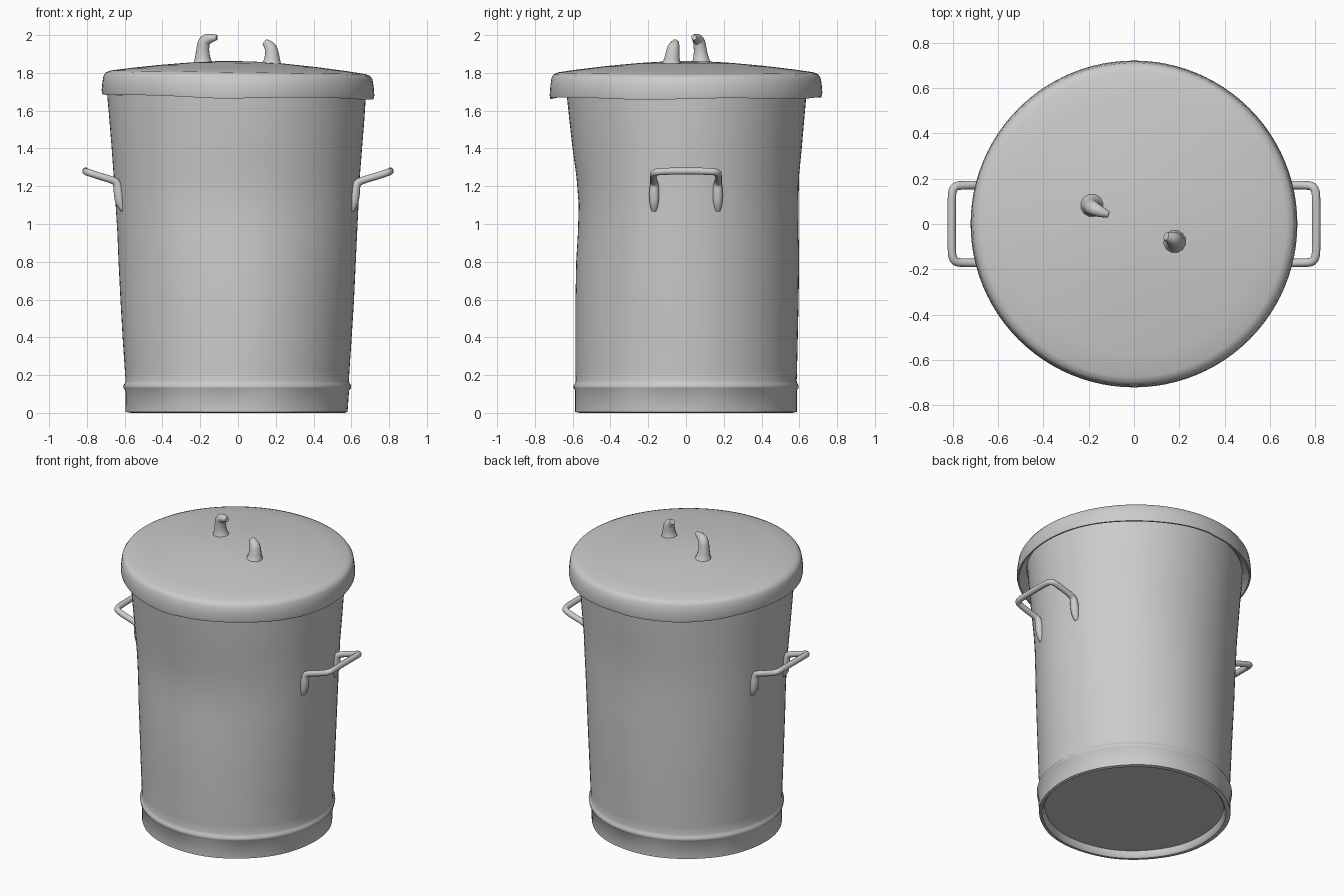
import bpy, bmesh, math

if "Cube" in bpy.data.objects:
    bpy.data.objects.remove(bpy.data.objects["Cube"])

SEG = 96


def lathe(name, rings, warp=None, cap_start=False, cap_end=False):
    """Skin rings of (z, x_min, x_max, y_min, y_max); warp adjusts each point."""
    bm = bmesh.new()
    loops = []
    for z, x0, x1, y0, y1 in rings:
        loop = []
        for i in range(SEG):
            a = 2 * math.pi * i / SEG
            c, s = math.cos(a), math.sin(a)
            p = (c * (x1 if c > 0 else -x0), s * (y1 if s > 0 else -y0), z)
            loop.append(bm.verts.new(warp(p, a) if warp else p))
        loops.append(loop)
    for lo, hi in zip(loops, loops[1:]):
        for i in range(SEG):
            j = (i + 1) % SEG
            bm.faces.new((lo[i], lo[j], hi[j], hi[i]))
    if cap_start:
        bm.faces.new(loops[0])
    if cap_end:
        bm.faces.new(loops[-1])
    bmesh.ops.recalc_face_normals(bm, faces=bm.faces)
    me = bpy.data.meshes.new(name)
    bm.to_mesh(me)
    bm.free()
    ob = bpy.data.objects.new(name, me)
    bpy.context.collection.objects.link(ob)
    smooth(ob)
    return ob


def smooth(ob):
    bpy.ops.object.select_all(action='DESELECT')
    ob.select_set(True)
    bpy.context.view_layer.objects.active = ob
    bpy.ops.object.shade_smooth_by_angle(angle=math.radians(50))


def rod(name, points, depth):
    """Smooth round rod through points of (x, y, z, radius factor)."""
    cu = bpy.data.curves.new(name, 'CURVE')
    cu.dimensions = '3D'
    cu.bevel_depth = depth
    cu.bevel_resolution = 4
    cu.use_fill_caps = True
    sp = cu.splines.new('NURBS')
    sp.points.add(len(points) - 1)
    for p, (x, y, z, r) in zip(sp.points, points):
        p.co = (x, y, z, 1)
        p.radius = r
    sp.order_u = 3
    sp.use_endpoint_u = True
    sp.resolution_u = 8
    ob = bpy.data.objects.new(name, cu)
    bpy.context.collection.objects.link(ob)
    bpy.ops.object.select_all(action='DESELECT')
    ob.select_set(True)
    bpy.context.view_layer.objects.active = ob
    bpy.ops.object.convert(target='MESH')
    smooth(bpy.context.view_layer.objects.active)


def even(z, r):
    return (z, -r, r, -r, r)


# Body: battered tapered drum with a base band, bead and recessed floor
def body_warp(p, a):
    x, y, z = p
    k = 1.0
    if z < 0.13:
        k += 0.005 * math.sin(5 * a + 1) * math.sin(3 * a)
    elif z > 0.2:
        k += 0.004 * math.sin(4 * a + 3 * z) * math.sin(2.5 * z)
    return (x * k, y * k, z)


body_rings = [
    even(0.045, 0.55), even(0.01, 0.555), even(0.0, 0.565),
    (0.005, -0.595, 0.58, -0.588, 0.588),
    (0.12, -0.597, 0.588, -0.588, 0.588),
    (0.13, -0.605, 0.597, -0.594, 0.595),
    (0.145, -0.608, 0.60, -0.596, 0.597),
    (0.155, -0.600, 0.592, -0.588, 0.59),
    (0.17, -0.595, 0.587, -0.584, 0.586),
    (0.22, -0.598, 0.589, -0.584, 0.587),
    (0.40, -0.609, 0.600, -0.584, 0.590),
    (0.60, -0.620, 0.612, -0.583, 0.594),
    (0.80, -0.631, 0.622, -0.580, 0.597),
    (0.95, -0.638, 0.630, -0.572, 0.596),
    (1.10, -0.648, 0.638, -0.568, 0.596),
    (1.25, -0.658, 0.645, -0.580, 0.598),
    (1.40, -0.668, 0.656, -0.600, 0.612),
    (1.55, -0.679, 0.667, -0.616, 0.624),
    (1.68, -0.690, 0.675, -0.629, 0.635),
    (1.74, -0.692, 0.678, -0.632, 0.638),
]
lathe("bin_body", body_rings, body_warp, cap_start=True)


# Lid: shallow dome with a slightly wavy turned-down rim
def lid_warp(p, a):
    x, y, z = p
    z -= 0.014 * x
    if z < 1.75:
        z += 0.006 * math.cos(2 * a) * (x < 0) + 0.004 * math.sin(5 * a)
    return (x, y, z)


lid_rings = [even(z, r) for z, r in [
    (1.73, 0.66), (1.69, 0.70), (1.672, 0.708), (1.672, 0.718), (1.69, 0.722),
    (1.74, 0.718), (1.775, 0.712), (1.793, 0.700), (1.803, 0.675),
    (1.818, 0.57), (1.836, 0.42), (1.852, 0.25), (1.860, 0.12), (1.862, 0.02)]]
lathe("lid", lid_rings, lid_warp, cap_end=True)

# Broken stubs of the lid handle, with flared roots
rod("lid_handle_stub_left", [
    (-0.185, 0.082, 1.835, 1.7), (-0.187, 0.080, 1.865, 1.25), (-0.188, 0.077, 1.91, 1.0),
    (-0.182, 0.070, 1.968, 0.9), (-0.148, 0.054, 1.985, 0.72), (-0.112, 0.042, 1.988, 0.4)], 0.036)
rod("lid_handle_stub_right", [
    (0.178, -0.077, 1.83, 1.7), (0.180, -0.075, 1.86, 1.25), (0.180, -0.072, 1.90, 1.05),
    (0.172, -0.065, 1.94, 0.9), (0.142, -0.054, 1.963, 0.5)], 0.036)

# Side handles: bent rods whose flattened ends run down the body
for name, s in (("left", -1), ("right", 1)):
    off = 0.012 if s < 0 else 0.0
    half = [(0.60, 0.168, 1.07, 0.7), (0.612 + off, 0.168, 1.10, 1.2),
            (0.618 + off, 0.168, 1.16, 1.4), (0.626 + off, 0.168, 1.215, 1.1),
            (0.66, 0.172, 1.232, 0.95), (0.74, 0.172, 1.255, 0.95),
            (0.802, 0.168, 1.276, 0.95), (0.806, 0.09, 1.28, 0.95)]
    path = half + [(x, -y, z, r) for x, y, z, r in reversed(half)]
    rod("side_handle_" + name, [(s * x, y, z, r) for x, y, z, r in path], 0.02)
